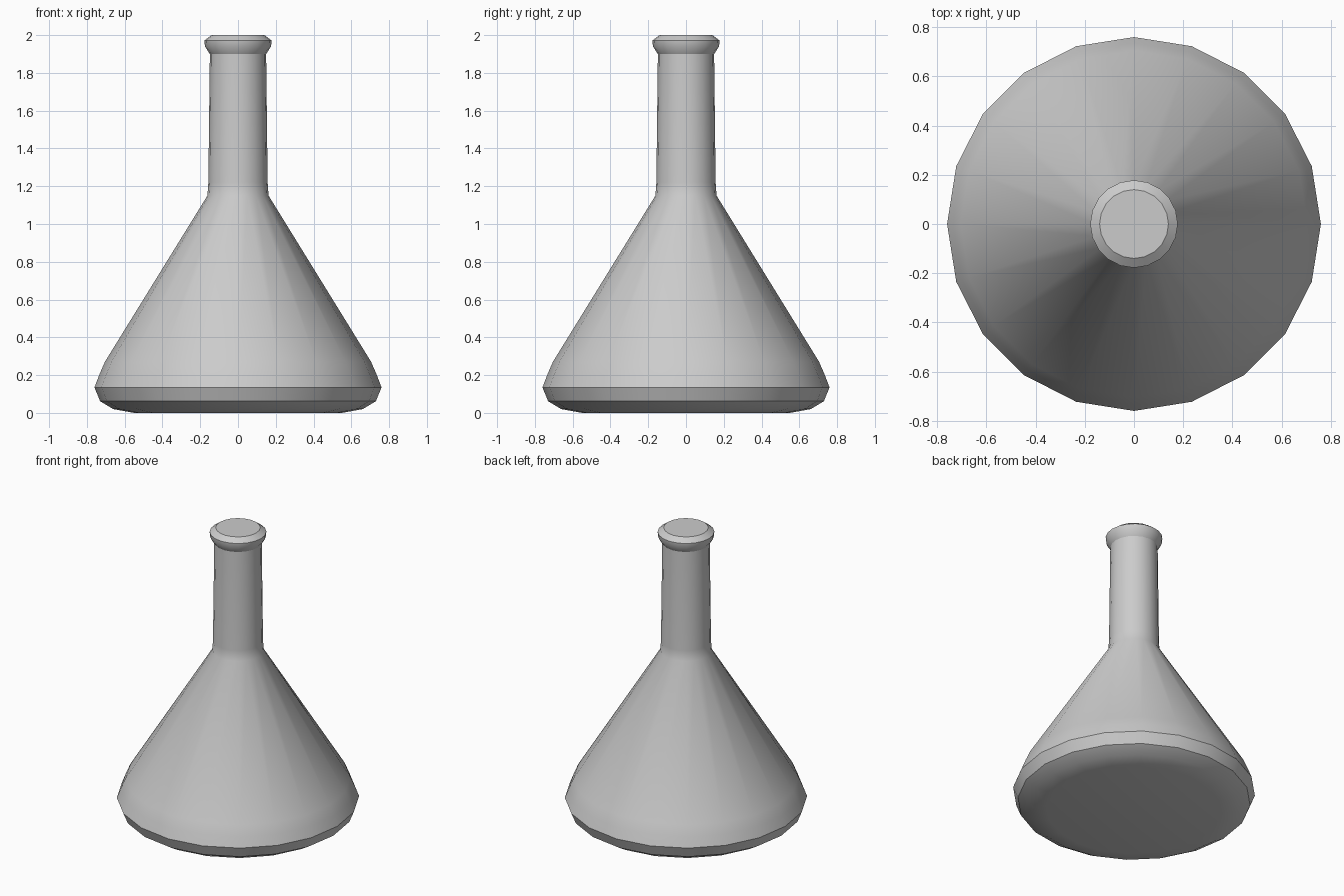
import bpy, bmesh, math

if "Cube" in bpy.data.objects:
    bpy.data.objects.remove(bpy.data.objects["Cube"])

SIDES = 20


def lathe(name, profile):
    """Spin a (radius, height) profile around z and cap both ends."""
    bm = bmesh.new()
    rings = []
    for r, z in profile:
        rings.append([bm.verts.new((r * math.cos(2 * math.pi * i / SIDES),
                                    r * math.sin(2 * math.pi * i / SIDES), z))
                      for i in range(SIDES)])
    for low, high in zip(rings, rings[1:]):
        for i in range(SIDES):
            j = (i + 1) % SIDES
            bm.faces.new((low[i], low[j], high[j], high[i]))
    bm.faces.new(rings[0][::-1])
    bm.faces.new(rings[-1])
    mesh = bpy.data.meshes.new(name)
    bm.to_mesh(mesh)
    bm.free()
    obj = bpy.data.objects.new(name, mesh)
    bpy.context.collection.objects.link(obj)
    bpy.context.view_layer.objects.active = obj
    obj.select_set(True)
    bpy.ops.object.shade_smooth_by_angle(angle=math.radians(30))
    return obj


# Flask: rounded base, conical body, tapered neck and rolled lip
base = [(0.55, 0.0), (0.66, 0.02), (0.73, 0.062), (0.76, 0.135)]
body = [(0.735, 0.2), (0.705, 0.27), (0.162, 1.15)]
neck = [(0.157, 1.22), (0.149, 1.90)]
lip = [(0.175, 1.94), (0.178, 1.972), (0.14, 2.0)]
lathe("flask", base + body + neck + lip)
